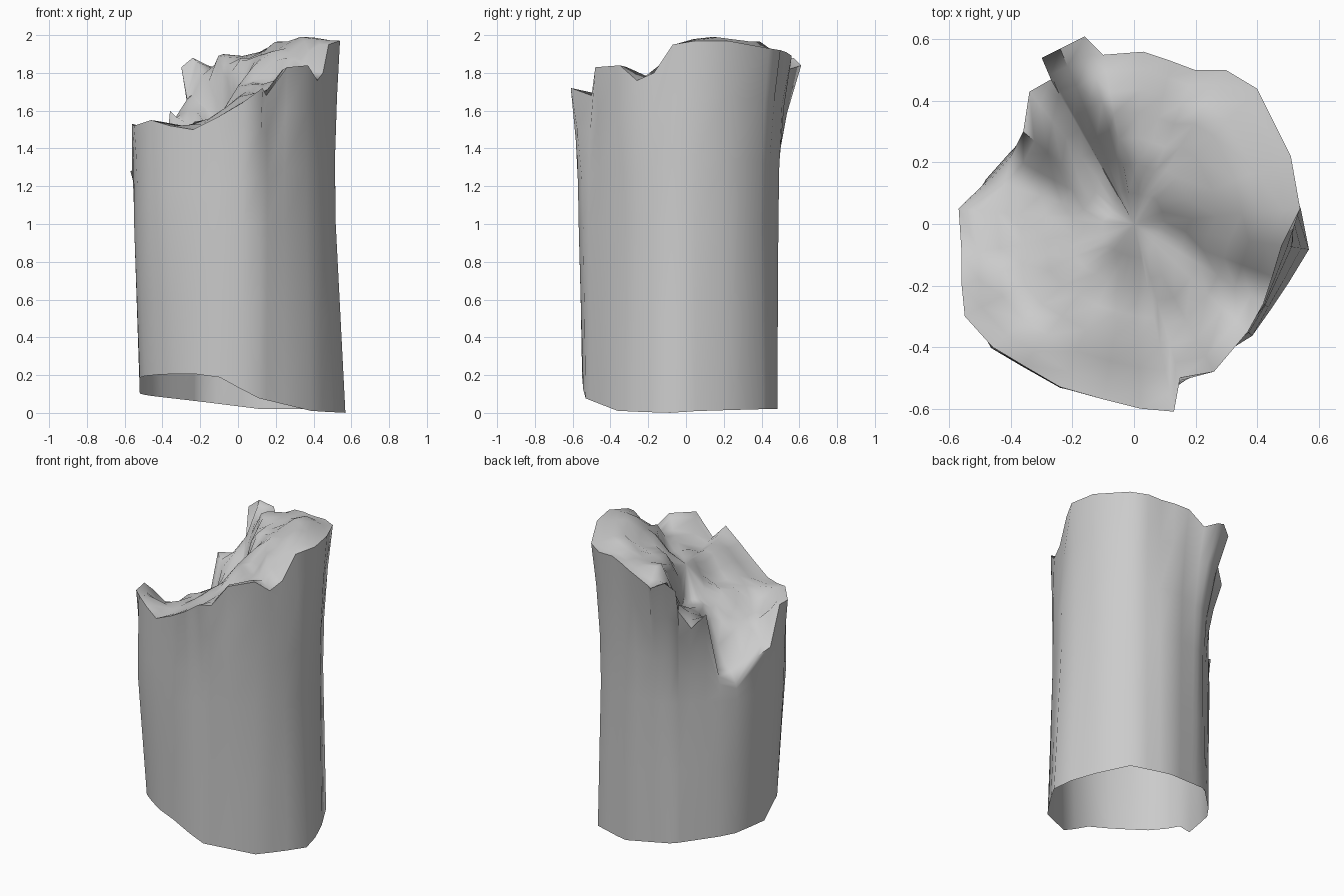
import bpy
import bmesh
import math
from mathutils import Vector

cube = bpy.data.objects.get("Cube")
if cube:
    bpy.data.objects.remove(cube, do_unlink=True)


def make_material(name, colour):
    """Plain flat material for viewport and render."""
    mat = bpy.data.materials.new(name)
    mat.use_nodes = True
    mat.diffuse_color = colour
    mat.node_tree.nodes["Principled BSDF"].inputs["Base Color"].default_value = colour
    return mat


def points(*coords):
    return [Vector(c) for c in coords]


# Jagged broken rim, counter-clockwise starting at the front
RIM = points(
    (.02, -.6, 1.64), (.13, -.61, 1.72), (.15, -.5, 1.68), (.26, -.48, 1.83),
    (.37, -.35, 1.84), (.42, -.26, 1.76), (.45, -.17, 1.8), (.48, -.07, 1.95),
    (.54, .05, 1.97), (.51, .22, 1.97), (.4, .44, 1.93), (.3, .5, 1.92),
    (.2, .5, 1.92), (.12, .53, 1.91), (.03, .56, 1.89), (-.1, .55, 1.82),
    (-.16, .61, 1.84), (-.24, .57, 1.88), (-.3, .54, 1.83), (-.27, .47, 1.66),
    (-.34, .43, 1.55), (-.36, .3, 1.6), (-.4, .22, 1.16), (-.47, .14, 1.1),
    (-.57, .05, 1.28), (-.56, -.1, 1.28), (-.56, -.2, 1.53), (-.55, -.3, 1.52),
    (-.46, -.4, 1.55), (-.36, -.46, 1.52), (-.24, -.53, 1.5), (-.1, -.57, 1.57))

# Narrower cross-section halfway up
WAIST = points(
    (.08, -.57, 1), (.29, -.42, 1), (.42, -.28, 1), (.52, -.07, 1),
    (.5, .15, 1), (.37, .39, 1), (.12, .49, 1), (-.15, .46, 1),
    (-.35, .29, 1), (-.48, .15, 1), (-.55, -.02, 1), (-.55, -.25, 1),
    (-.47, -.4, 1), (-.25, -.53, 1), (-.1, -.565, 1))

# Slanted cut at the foot of the trunk
FOOT = points(
    (.1, -.54, .08), (.39, -.36, .01), (.57, -.09, 0), (.54, .06, .01),
    (.4, .4, .02), (.12, .485, .02), (-.2, .43, .06), (-.46, .17, .09),
    (-.52, -.09, .1), (-.52, -.19, .19), (-.47, -.33, .2), (-.26, -.5, .21),
    (-.1, -.55, .19))

# Peaks and hollows of the broken wood
KNOTS = points(
    (.37, .1, 2), (.42, .28, 1.99), (.45, -.0, 1.98), (.25, .35, 1.97),
    (.22, .12, 1.93), (.11, .11, 1.9), (.04, .04, 1.74), (.02, .25, 1.88),
    (.3, -.05, 1.89), (.15, -.1, 1.74), (-.1, .06, 1.52), (-.16, .18, 1.54),
    (-.25, .3, 1.6), (-.32, 0, 1.43), (-.38, .12, 1.2), (-.15, -.2, 1.55),
    (.12, -.32, 1.69), (.26, -.22, 1.77), (-.4, -.2, 1.42), (-.06, .42, 1.9),
    (-.22, .51, 1.86))


def cross(a, b):
    return a.x * b.y - a.y * b.x


def outline_point(outline, p):
    """Where the outline lies in the same direction as p."""
    for start, end in zip(outline, outline[1:] + outline[:1]):
        if cross(start, p) >= 0 and cross(p, end) >= 0:
            edge = end - start
            return start - edge * (cross(p, start) / cross(p, edge))


def break_height(x, y):
    """Height of the broken surface, weighted by the nearest knots."""
    total = weight_sum = 0
    for k in KNOTS + RIM:
        weight = 1 / ((k.x - x) ** 2 + (k.y - y) ** 2 + .0004) ** 2
        total += k.z * weight
        weight_sum += weight
    return total / weight_sum


def add_ring(bm, coords):
    return [bm.verts.new(c) for c in coords]


def bridge(bm, outer, inner):
    """Join two rings of equal length with quads."""
    count = len(outer)
    for i in range(count):
        j = (i + 1) % count
        bm.faces.new((outer[i], outer[j], inner[j], inner[i]))


def lower_level(t):
    """Ring between the foot and the waist."""
    return [outline_point(FOOT, p).lerp(outline_point(WAIST, p), t) for p in RIM]


def upper_level(t):
    """Ring between the waist and the rim; the flare grows near the top."""
    ring = []
    for p in RIM:
        waist = outline_point(WAIST, p)
        flat = waist.lerp(p, t ** 2)
        ring.append((flat.x, flat.y, waist.z + (p.z - waist.z) * t))
    return ring


def break_level(scale):
    """Ring of the broken surface, shrunk towards the middle."""
    return [(p.x * scale, p.y * scale, break_height(p.x * scale, p.y * scale))
            for p in RIM]


# Bark wall, open at the foot
bm = bmesh.new()
rings = [add_ring(bm, lower_level(t)) for t in (0, .5, 1)]
rings += [add_ring(bm, upper_level(t)) for t in (.35, .7, 1)]

# Broken top, running from the rim into the middle
rings += [add_ring(bm, break_level(s)) for s in (.9, .78, .65, .5, .35, .18)]
for lower, upper in zip(rings, rings[1:]):
    bridge(bm, lower, upper)
centre = bm.verts.new((0, 0, break_height(0, 0)))
last = rings[-1]
for i, vert in enumerate(last):
    bm.faces.new((vert, last[(i + 1) % len(last)], centre))

mesh = bpy.data.meshes.new("broken_trunk")
bm.to_mesh(mesh)
bm.free()
trunk = bpy.data.objects.new("broken_trunk", mesh)
bpy.context.collection.objects.link(trunk)
mesh.materials.append(make_material("pale_grey_wood", (.6, .6, .6, 1)))

# Smooth bark with crisp splinter edges
bpy.ops.object.select_all(action='DESELECT')
trunk.select_set(True)
bpy.context.view_layer.objects.active = trunk
bpy.ops.object.shade_smooth_by_angle(angle=math.radians(75))
